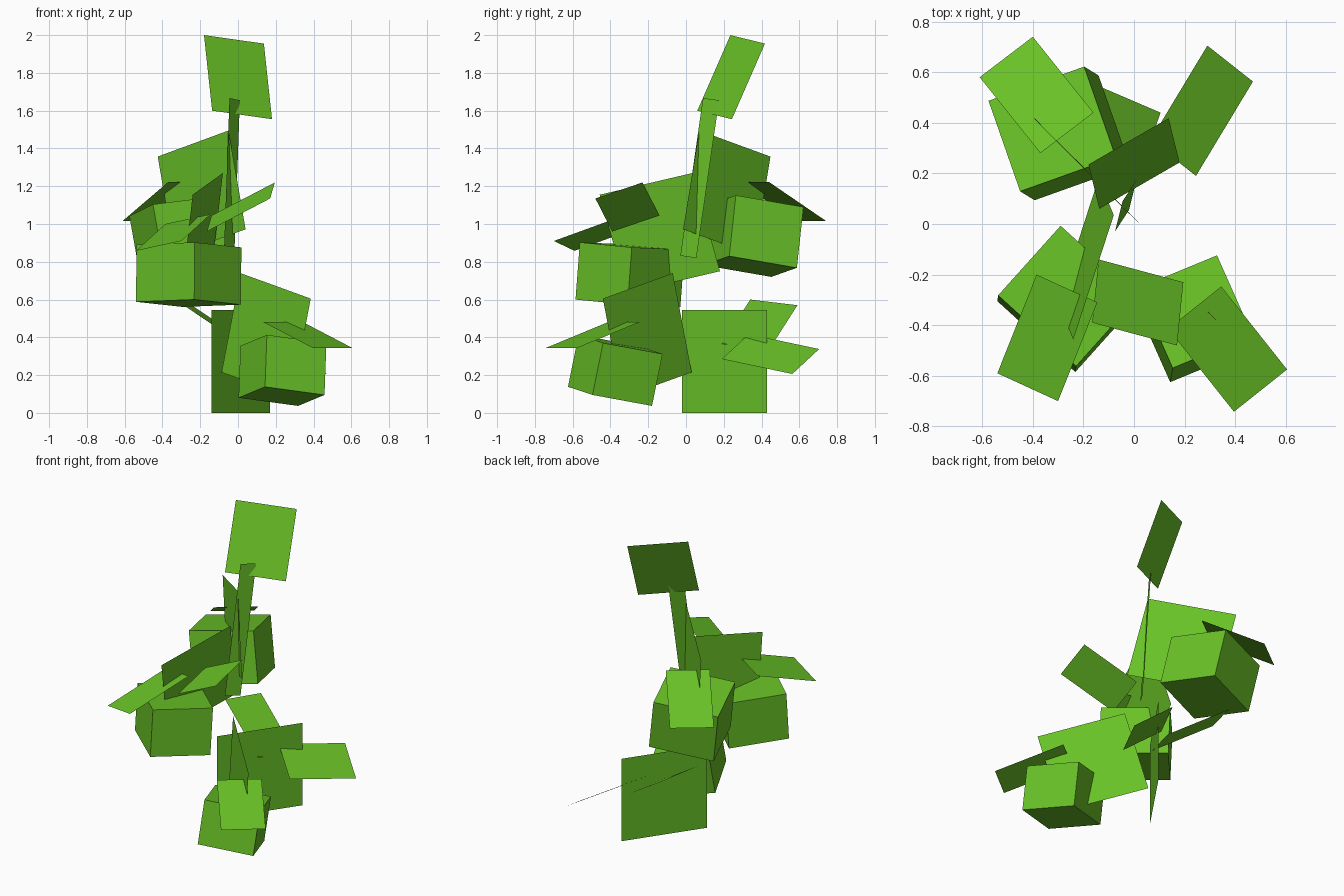
import bpy
import bmesh
from mathutils import Matrix, Vector

if "Cube" in bpy.data.objects:
    bpy.data.objects.remove(bpy.data.objects["Cube"])

green = bpy.data.materials.new("leaf_green")
green.diffuse_color = (0.141, 0.539, 0.020, 1.0)
green.use_nodes = True
green.node_tree.nodes["Principled BSDF"].inputs["Base Color"].default_value = green.diffuse_color


def frame(corner, u, v, w):
    """Matrix mapping a unit square/cube at the origin corner onto the given edges."""
    m = Matrix((u, v, w)).transposed().to_4x4()
    m.translation = Vector(corner)
    return m


def finish(name, bm):
    bmesh.ops.recalc_face_normals(bm, faces=bm.faces)
    mesh = bpy.data.meshes.new(name)
    bm.to_mesh(mesh)
    bm.free()
    mesh.materials.append(green)
    bpy.context.collection.objects.link(bpy.data.objects.new(name, mesh))


def card(name, corner, nxt, opposite):
    """Flat rectangle from three consecutive corners."""
    a, b, c = Vector(corner), Vector(nxt), Vector(opposite)
    u, v = b - a, c - b
    bm = bmesh.new()
    bmesh.ops.create_grid(bm, x_segments=1, y_segments=1, size=0.5)
    bmesh.ops.translate(bm, verts=bm.verts, vec=(0.5, 0.5, 0))
    bmesh.ops.transform(bm, matrix=frame(a, u, v, u.cross(v).normalized()), verts=bm.verts)
    finish(name, bm)


def block(name, corner, u, v, w):
    """Tilted box from one corner and its three edges."""
    bm = bmesh.new()
    bmesh.ops.create_cube(bm, size=1)
    bmesh.ops.translate(bm, verts=bm.verts, vec=(0.5, 0.5, 0.5))
    bmesh.ops.transform(bm, matrix=frame(corner, u, v, w), verts=bm.verts)
    finish(name, bm)


# Stem cards
card("base_stem", (-0.14, -0.02, 0), (0.17, 0.43, 0), (0.17, 0.43, 0.545))
card("top_stem", (-0.045, 0.09, 1.667), (0.01, 0.175, 1.655), (-0.02, 0.055, 0.82))
card("back_stem", (-0.425, 0.447, 1.357), (-0.05, 0.07, 1.495), (0.04, -0.015, 0.972))
card("left_stem", (-0.24, -0.457, 1.155), (-0.08, 0.035, 1.27), (-0.14, 0.18, 0.75))
card("right_stem", (0.013, -0.07, 0.74), (0.385, -0.44, 0.605), (0.285, -0.34, 0.08))

# Leaf cards
card("top_leaf", (-0.18, 0.235, 2.0), (0.137, 0.418, 1.955), (0.18, 0.243, 1.555))
card("low_back_leaf", (0.29, 0.705, 0.338), (0.47, 0.563, 0.206), (0.245, 0.19, 0.285))
card("low_front_leaf", (0.345, -0.247, 0.48), (0.605, -0.575, 0.344), (0.395, -0.742, 0.344))
card("left_front_leaf", (-0.385, -0.2, 1.0), (-0.54, -0.59, 0.858), (-0.30, -0.70, 0.91))
card("middle_leaf", (-0.14, -0.14, 1.045), (0.195, -0.23, 1.22), (0.17, -0.48, 1.135))
card("left_back_leaf", (-0.16, 0.44, 1.222), (-0.37, 0.28, 1.222), (-0.61, 0.58, 1.017))
card("inner_leaf", (-0.245, 0.59, 0.57), (0.105, 0.44, 0.335), (0.017, 0.19, 0.365))

# Foliage blocks
block("right_foliage", (0.143, -0.625, 0.138),
      (0.315, 0.13, -0.043), (-0.14, 0.315, -0.058), (0.01, 0.056, 0.275))
block("left_foliage", (-0.232, -0.585, 0.6),
      (-0.308, 0.28, -0.012), (0.247, 0.275, -0.027), (0.003, 0.023, 0.303))
block("back_foliage", (-0.14, 0.587, 0.768),
      (0.125, -0.358, 0.062), (-0.378, -0.135, -0.048), (-0.057, 0.035, 0.322))
